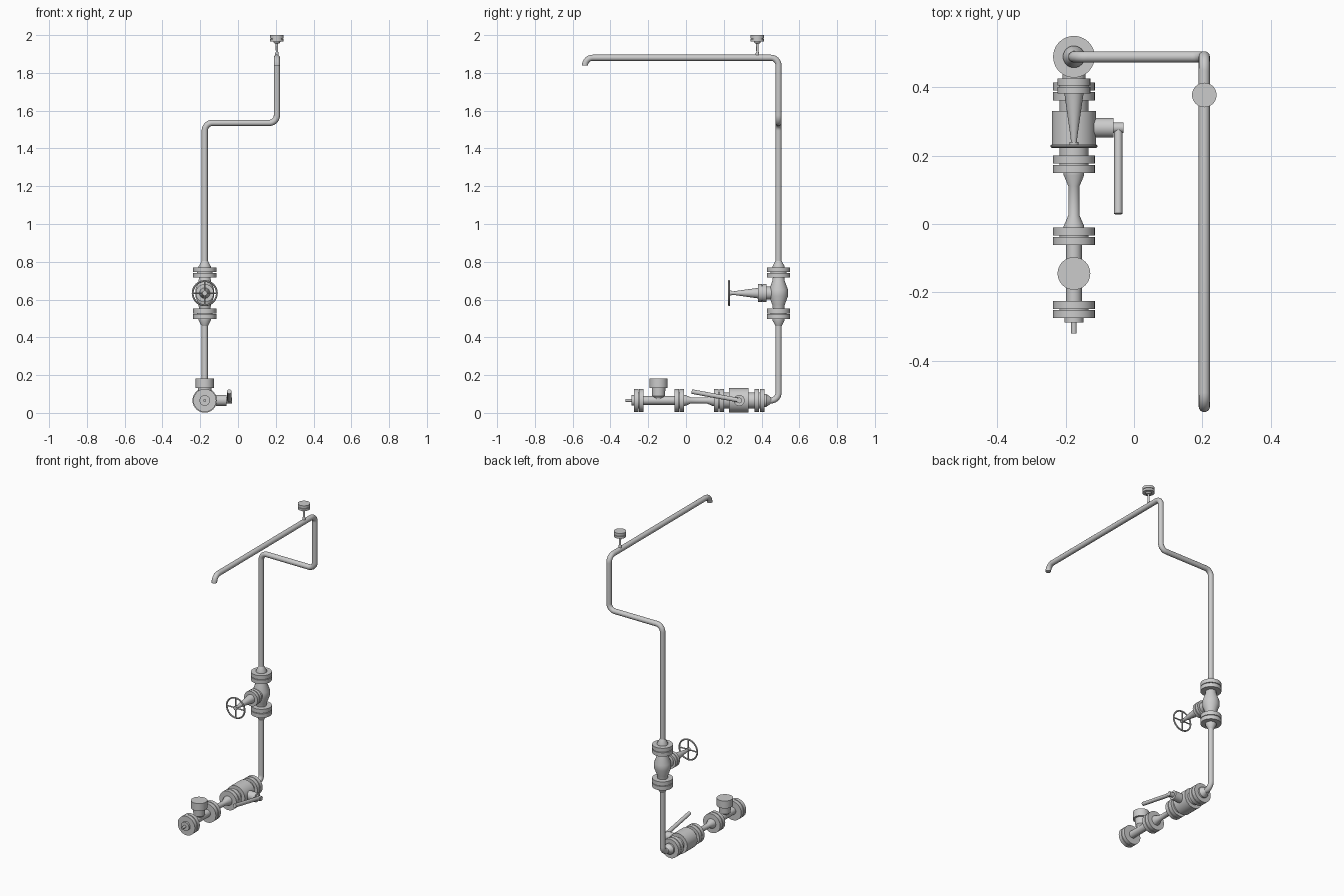
import bpy, bmesh, math
from mathutils import Vector

if "Cube" in bpy.data.objects:
    bpy.data.objects.remove(bpy.data.objects["Cube"])

X, RY, Z0 = -0.176, 0.49, 0.066      # riser x, riser y, ground run height
X2 = 0.206                           # upper run x
R = 0.0165                           # pipe radius


def finish(name, bm):
    bmesh.ops.recalc_face_normals(bm, faces=bm.faces[:])
    me = bpy.data.meshes.new(name)
    bm.to_mesh(me)
    bm.free()
    me.shade_smooth()
    me.set_sharp_from_angle(angle=math.radians(30))
    ob = bpy.data.objects.new(name, me)
    bpy.context.collection.objects.link(ob)
    return ob


def lathe(name, profile, origin, axis, n=32):
    """Closed solid of revolution; profile is (distance along axis, radius)."""
    bm = bmesh.new()
    q = Vector((0, 0, 1)).rotation_difference(Vector(axis).normalized())
    rings = []
    for t, r in profile:
        rings.append([bm.verts.new(Vector(origin) + q @ Vector((
            r * math.cos(2 * math.pi * i / n), r * math.sin(2 * math.pi * i / n), t)))
            for i in range(n)])
    for a, b in zip(rings, rings[1:]):
        for i in range(n):
            j = (i + 1) % n
            bm.faces.new((a[i], a[j], b[j], b[i]))
    bm.faces.new(rings[0])
    bm.faces.new(rings[-1])
    return finish(name, bm)


def rod(name, a, b, r, r2=None, n=24):
    d = Vector(b) - Vector(a)
    return lathe(name, [(0, r), (d.length, r if r2 is None else r2)], a, d, n)


def flange_pair(name, origin, axis, a, b):
    """Two bolted discs with a narrow recessed gasket between them."""
    m, g, r = (a + b) / 2, 0.002, 0.061
    lathe(name, [(a, r), (m - g, r), (m - g, 0.042), (m + g, 0.042), (m + g, r), (b, r)],
          origin, axis, 40)


def pipe(name, pts, r, bend):
    """Round pipe through corner points with filleted bends."""
    pts = [Vector(p) for p in pts]
    path = [pts[0]]
    for p, c, nx in zip(pts, pts[1:], pts[2:]):
        u, v = (p - c).normalized(), (nx - c).normalized()
        for i in range(11):
            a = math.pi / 2 * i / 10
            path.append(c + bend * (u * (1 - math.sin(a)) + v * (1 - math.cos(a))))
    path.append(pts[-1])
    cu = bpy.data.curves.new(name, 'CURVE')
    cu.dimensions = '3D'
    cu.bevel_depth, cu.bevel_resolution, cu.use_fill_caps = r, 5, True
    sp = cu.splines.new('POLY')
    sp.points.add(len(path) - 1)
    for s, p in zip(sp.points, path):
        s.co = (*p, 1)
    sp.use_smooth = True
    ob = bpy.data.objects.new(name, cu)
    bpy.context.collection.objects.link(ob)


# main pipe: ground elbow, riser, offset, upper run, spout
pipe("main_pipe", [(X, 0.42, Z0), (X, RY, Z0), (X, RY, 1.535), (X2, RY, 1.535),
                   (X2, RY, 1.88), (X2, -0.535, 1.88), (X2, -0.535, 1.838)], R, 0.041)

# ground run, along +y
G, AY = (X, 0, Z0), (0, 1, 0)
for i, (a, b) in enumerate([(0.362, 0.415), (0.149, 0.201), (-0.062, -0.010), (-0.276, -0.225)]):
    flange_pair(f"ground_flange_{i + 1}", G, AY, a, b)
lathe("elbow_reducer", [(0.413, 0.034), (0.425, 0.034), (0.45, R)], G, AY)
lathe("ball_valve_body", [(0.2, 0.042), (0.228, 0.042), (0.228, 0.065), (0.331, 0.065),
                          (0.331, 0.042), (0.364, 0.042)], G, AY, 40)
lathe("double_reducer", [(-0.012, 0.03), (-0.006, 0.03), (0.025, R), (0.111, R),
                         (0.143, 0.03), (0.151, 0.03)], G, AY)
rod("tee_run", (X, -0.23, Z0), (X, -0.06, Z0), 0.023)
lathe("end_plug", [(-0.321, 0.008), (-0.289, 0.008), (-0.289, 0.028), (-0.27, 0.028)], G, AY)

# tee branch and cap
lathe("tee_branch_cap", [(0, 0.022), (0.012, 0.024), (0.024, 0.034), (0.067, 0.036),
                         (0.067, 0.048), (0.115, 0.048)], (X, -0.145, Z0), (0, 0, 1))

# ball valve stem and lever
rod("valve_stem", (X, 0.282, Z0), (-0.06, 0.282, Z0), 0.029)
rod("lever_hub", (-0.062, 0.282, Z0), (-0.031, 0.282, Z0), 0.015)
rod("lever_handle", (-0.046, 0.285, Z0), (-0.046, 0.03, 0.113), 0.012)

# riser gate valve
V, AZ = (X, RY, 0), (0, 0, 1)
flange_pair("gate_lower_flange", V, AZ, 0.498, 0.553)
flange_pair("gate_upper_flange", V, AZ, 0.716, 0.77)
lathe("lower_riser_reducer", [(0.46, R), (0.49, 0.032), (0.5, 0.032)], V, AZ)
lathe("upper_riser_reducer", [(0.768, 0.032), (0.776, 0.032), (0.805, R)], V, AZ)
lathe("gate_body", [(0.55, 0.03), (0.572, 0.033), (0.618, 0.05), (0.652, 0.05),
                    (0.698, 0.033), (0.72, 0.03)], V, AZ)

# bonnet towards the front
VZ = 0.634
B = (X, RY, VZ)
lathe("gate_bonnet", [(0, 0.034), (0.064, 0.034), (0.064, 0.048), (0.084, 0.048),
                      (0.084, 0.043), (0.088, 0.043), (0.088, 0.048), (0.108, 0.048),
                      (0.108, 0.028), (0.235, 0.01), (0.268, 0.007)], B, (0, -1, 0))

# handwheel: rim, spokes, hub
WY = 0.228
bm = bmesh.new()
rings = []
for i in range(40):
    a = 2 * math.pi * i / 40
    ring = []
    for k in range(10):
        c = 2 * math.pi * k / 10
        rr = 0.064 + 0.005 * math.cos(c)
        ring.append(bm.verts.new((X + rr * math.cos(a), WY + 0.005 * math.sin(c),
                                  VZ + rr * math.sin(a))))
    rings.append(ring)
for i in range(40):
    p, q = rings[i], rings[(i + 1) % 40]
    for k in range(10):
        bm.faces.new((p[k], p[(k + 1) % 10], q[(k + 1) % 10], q[k]))
finish("handwheel_rim", bm)
rod("handwheel_spoke_across", (X - 0.064, WY, VZ), (X + 0.064, WY, VZ), 0.004, n=10)
rod("handwheel_spoke_upright", (X, WY, VZ - 0.064), (X, WY, VZ + 0.064), 0.004, n=10)
rod("handwheel_hub", (X, WY - 0.006, VZ), (X, WY + 0.012, VZ), 0.013)

# vent on the upper run
lathe("vent_cap", [(1.88, 0.009), (1.905, 0.009), (1.912, 0.006), (1.955, 0.007), (1.958, 0.016),
                   (1.966, 0.018), (1.966, 0.036), (1.98, 0.036), (1.98, 0.03), (1.983, 0.03),
                   (1.983, 0.036), (2.0, 0.036)], (X2, 0.378, 0), AZ)
